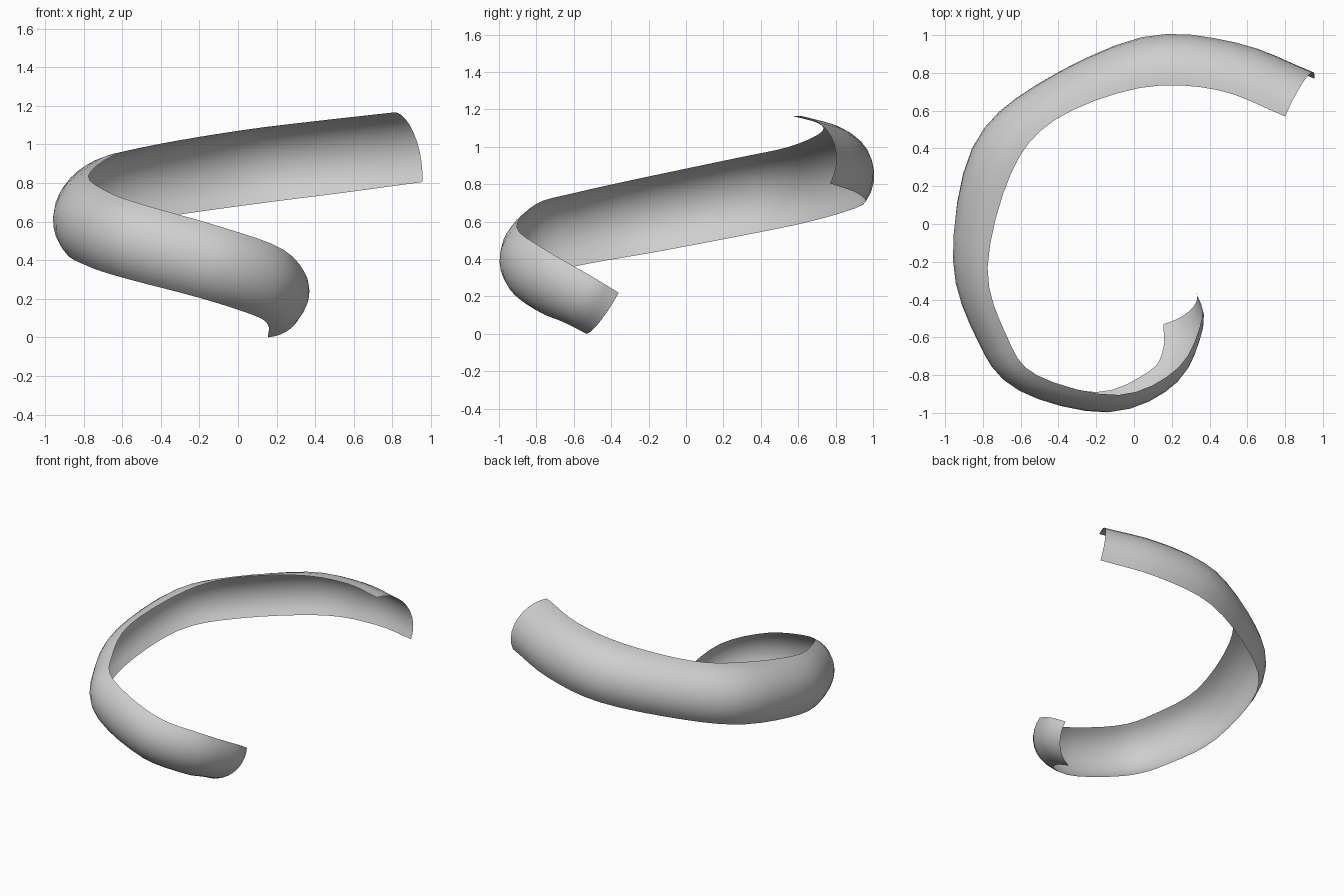
import bpy
import bmesh
import math
from mathutils import Vector

default_cube = bpy.data.objects.get("Cube")
if default_cube:
    bpy.data.objects.remove(default_cube, do_unlink=True)

# Rails of the ribbon: upper and lower edge at matching stations
UPPER_RAIL = [(.33, -.36, .22), (.36, -.5, .305), (.235, -.76, .455), (-.08, -.905, .57),
              (-.515, -.8, .695), (-.675, -.59, .755), (-.775, -.23, .835), (-.65, .27, .94),
              (-.42, .55, 1), (.03, .72, 1.075), (.44, .71, 1.125), (.8, .57, 1.165)]
LOWER_RAIL = [(.155, -.53, 0), (.155, -.66, .065), (.08, -.78, .115), (-.2, -.89, .205),
              (-.6, -.78, .31), (-.78, -.55, .37), (-.89, -.15, .44), (-.795, .4, .545),
              (-.48, .7, .61), (.08, .945, .69), (.55, .92, .75), (.955, .77, .805)]
STEPS = 4
PROFILE_SEGMENTS = 10
START_RADIUS, END_RADIUS = .23, .25


def smooth_rail(points):
    """Catmull-Rom curve through the points."""
    pts = [Vector(p) for p in points]
    pts = [pts[0] * 2 - pts[1]] + pts + [pts[-1] * 2 - pts[-2]]
    rail = []
    for a, b, c, d in zip(pts, pts[1:], pts[2:], pts[3:]):
        for step in range(STEPS):
            t = step / STEPS
            rail.append((b * 2 + (c - a) * t + (a * 2 - b * 5 + c * 4 - d) * t**2
                         + (b * 3 - a - c * 3 + d) * t**3) / 2)
    rail.append(pts[-2])
    return rail


def arc_section(low, high, tangent, radius):
    """Circular arc from the low edge to the high edge, bulging outward."""
    chord = high - low
    half = chord.length / 2
    up = chord.normalized()
    outward = up.cross(tangent).normalized()
    centre = (low + high) / 2 - outward * math.sqrt(radius**2 - half**2)
    spread = math.asin(half / radius)
    angles = [spread * (2 * i / PROFILE_SEGMENTS - 1) for i in range(PROFILE_SEGMENTS + 1)]
    return [centre + (outward * math.cos(a) + up * math.sin(a)) * radius for a in angles]


# Sweep the arc along the rails
upper, lower = smooth_rail(UPPER_RAIL), smooth_rail(LOWER_RAIL)
middle = [(u + v) / 2 for u, v in zip(upper, lower)]
last = len(middle) - 1
bm = bmesh.new()
rows = []
for i in range(last + 1):
    tangent = middle[min(i + 1, last)] - middle[max(i - 1, 0)]
    radius = START_RADIUS + (END_RADIUS - START_RADIUS) * i / last
    section = arc_section(lower[i], upper[i], tangent, radius)
    rows.append([bm.verts.new(p) for p in section])
for row, following in zip(rows, rows[1:]):
    for j in range(PROFILE_SEGMENTS):
        bm.faces.new((row[j], row[j + 1], following[j + 1], following[j]))

# Rest the ribbon on the ground
lowest = min(v.co.z for v in bm.verts)
bmesh.ops.translate(bm, verts=bm.verts, vec=(0, 0, -lowest))

mesh = bpy.data.meshes.new("spiral_ribbon")
bm.to_mesh(mesh)
bm.free()
ribbon = bpy.data.objects.new("spiral_ribbon", mesh)
bpy.context.collection.objects.link(ribbon)
for face in mesh.polygons:
    face.use_smooth = True

# Plain grey finish
grey = bpy.data.materials.new("light_grey")
grey.use_nodes = True
colour = (.62, .62, .62, 1)
grey.diffuse_color = colour
grey.node_tree.nodes["Principled BSDF"].inputs["Base Color"].default_value = colour
mesh.materials.append(grey)
